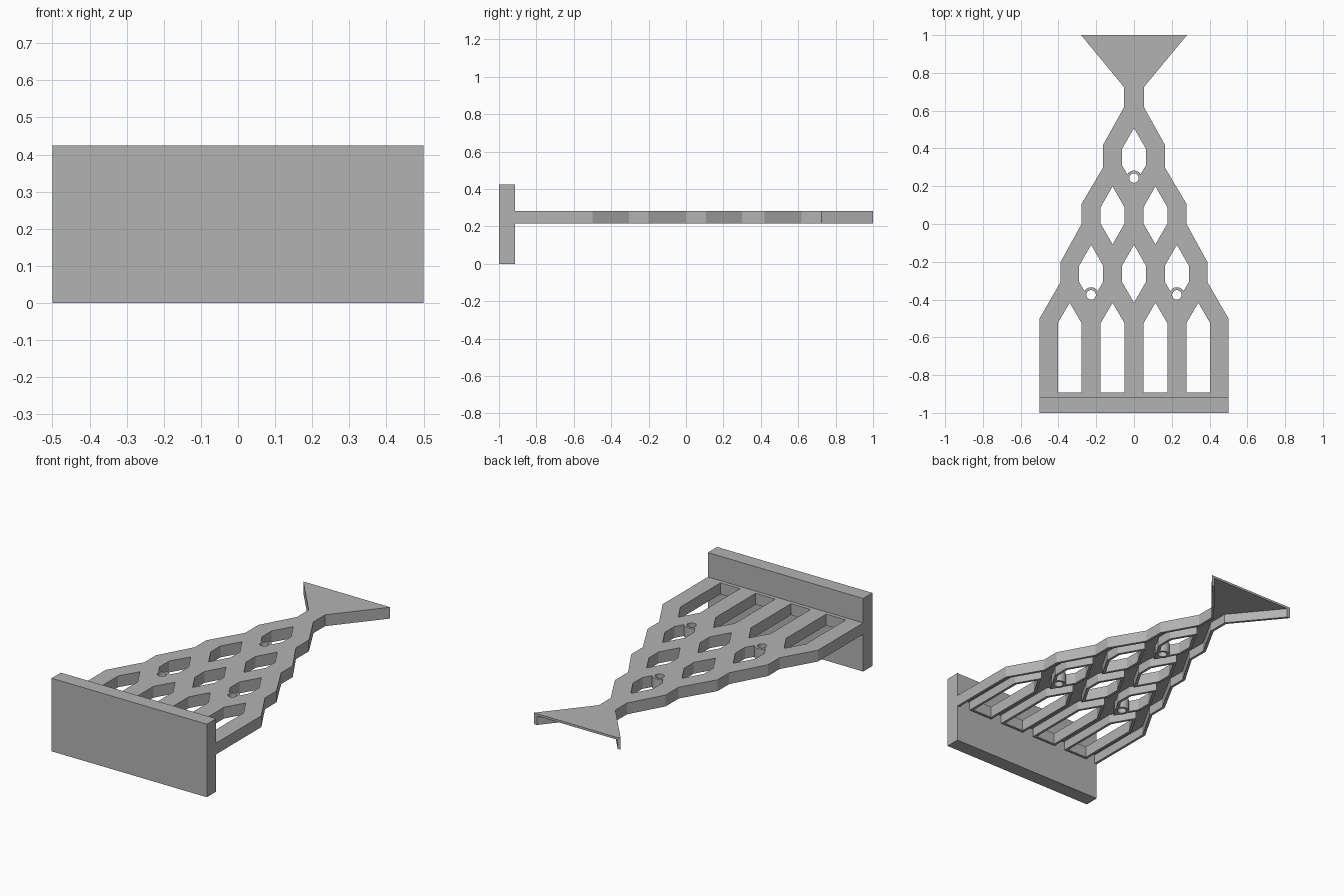
import bpy, bmesh, math
from mathutils import Vector

old = bpy.data.objects.get("Cube")
if old:
    bpy.data.objects.remove(old, do_unlink=True)

grey = bpy.data.materials.new("plain grey")
grey.use_nodes = True
COLOUR = (0.45, 0.45, 0.45, 1)
grey.diffuse_color = COLOUR
grey.node_tree.nodes["Principled BSDF"].inputs["Base Color"].default_value = COLOUR

BOTTOM, TOP = 0.217, 0.283      # lattice height range
WALL, ROOF = 0.015, 0.013       # hollow underside
PITCH_X, PITCH_Y = 0.227, 0.309
HALF = 0.063                    # half width of a cell
PIN_R = 0.025


def prism(name, loops, z0, z1):
    """Extrude an outer loop with any inner loops as holes."""
    bm = bmesh.new()
    edges = []
    for loop in loops:
        vs = [bm.verts.new((x, y, z0)) for x, y in loop]
        edges += [bm.edges.new((vs[i - 1], vs[i])) for i in range(len(vs))]
    bmesh.ops.triangle_fill(bm, edges=edges, use_beauty=True, use_dissolve=False)
    new = bmesh.ops.extrude_face_region(bm, geom=bm.faces[:])["geom"]
    top = [v for v in new if isinstance(v, bmesh.types.BMVert)]
    bmesh.ops.translate(bm, verts=top, vec=(0, 0, z1 - z0))
    bmesh.ops.recalc_face_normals(bm, faces=bm.faces[:])
    mesh = bpy.data.meshes.new(name)
    bm.to_mesh(mesh)
    bm.free()
    mesh.materials.append(grey)
    obj = bpy.data.objects.new(name, mesh)
    bpy.context.collection.objects.link(obj)
    return obj


def offset(loop, d):
    """Move every side of a loop outward by d (inward when negative)."""
    pts = [Vector(p) for p in loop]
    n = len(pts)
    area = sum(pts[i - 1].x * pts[i].y - pts[i].x * pts[i - 1].y for i in range(n))
    d = math.copysign(1, area) * d
    out = []
    for i in range(n):
        a = (pts[i] - pts[i - 1]).normalized()
        b = (pts[(i + 1) % n] - pts[i]).normalized()
        na, nb = Vector((a.y, -a.x)), Vector((b.y, -b.x))
        out.append(pts[i] + (na + nb) * d / (1 + na.dot(nb)))
    return out


def arc(cx, cy, r, a0, a1, n):
    return [(cx + r * math.cos(a0 + (a1 - a0) * i / n),
             cy + r * math.sin(a0 + (a1 - a0) * i / n)) for i in range(n)]


def circle(cx, cy, r):
    return arc(cx, cy, r, 0, 2 * math.pi, 32)


def outline(back_x, back_y):
    half = [(0.5, -0.93), (0.5, -0.5), (0.388, -0.306), (0.388, -0.2),
            (0.278, 0), (0.278, 0.106), (0.163, 0.3), (0.163, 0.42),
            (0.053, 0.618), (0.053, 0.725), (back_x, back_y)]
    return half + [(-x, y) for x, y in reversed(half)]


def hexagon(cx, tip):
    return [(cx, tip), (cx - HALF, tip - 0.11), (cx - HALF, tip - 0.197),
            (cx, tip - 0.307), (cx + HALF, tip - 0.197), (cx + HALF, tip - 0.11)]


def pinned(cx, tip):
    """Hexagon whose lower tip is closed by a round boss."""
    h = hexagon(cx, tip)
    a = math.radians(29)
    boss = arc(cx, tip - 0.265, PIN_R + WALL, math.pi - a, a, 12)
    last = (cx + (PIN_R + WALL) * math.cos(a),
            tip - 0.265 + (PIN_R + WALL) * math.sin(a))
    return h[:3] + boss + [last] + h[4:]


def boolean(target, cutter, operation):
    mod = target.modifiers.new(operation.lower(), 'BOOLEAN')
    mod.operation, mod.object, mod.solver = operation, cutter, 'EXACT'
    with bpy.context.temp_override(object=target, active_object=target):
        bpy.ops.object.modifier_apply(modifier=mod.name)
    bpy.data.objects.remove(cutter, do_unlink=True)


# Cell layout: slots by the plate, then rows of three, two and one
slots = []
for k in range(4):
    cx = (k - 1.5) * PITCH_X
    slots.append([(cx, -0.417), (cx - HALF, -0.525), (cx - HALF, -0.893),
                  (cx + HALF, -0.893), (cx + HALF, -0.525)])
plain, with_pin, pins = [], [], []
for row, count in enumerate((3, 2, 1)):
    tip = -0.11 + row * PITCH_Y
    for k in range(count):
        cx = (k - (count - 1) / 2) * PITCH_X
        if (row == 0 and cx != 0) or row == 2:
            with_pin.append((cx, tip))
            pins.append((cx, tip - 0.265))
        else:
            plain.append(hexagon(cx, tip))

# Lattice frame with its funnel end and pin holes
holes = slots + plain + [pinned(*c) for c in with_pin]
holes += [circle(x, y, PIN_R) for x, y in pins]
frame = prism("lattice_frame", [outline(0.28, 1)] + holes, BOTTOM, TOP)

# Hollow underside, open at the wide end, leaving a sleeve around each pin hole
grown = [offset(h, WALL) for h in slots + plain + [hexagon(*c) for c in with_pin]]
cavity = prism("cavity", [offset(outline(0.321, 1.05), -WALL)] + grown,
               BOTTOM - 0.05, TOP - ROOF)
for x, y in pins:
    sleeve = prism("sleeve", [circle(x, y, PIN_R + WALL)], BOTTOM - 0.1, TOP + 0.1)
    boolean(cavity, sleeve, 'DIFFERENCE')
boolean(frame, cavity, 'DIFFERENCE')

# Upright front plate
plate = prism("front_plate", [[(-0.5, -1), (0.5, -1), (0.5, -0.915), (-0.5, -0.915)]],
              0, 0.425)

bpy.ops.object.select_all(action='DESELECT')
for obj in (frame, plate):
    obj.select_set(True)
bpy.context.view_layer.objects.active = frame
bpy.ops.object.shade_smooth_by_angle(angle=math.radians(25))
